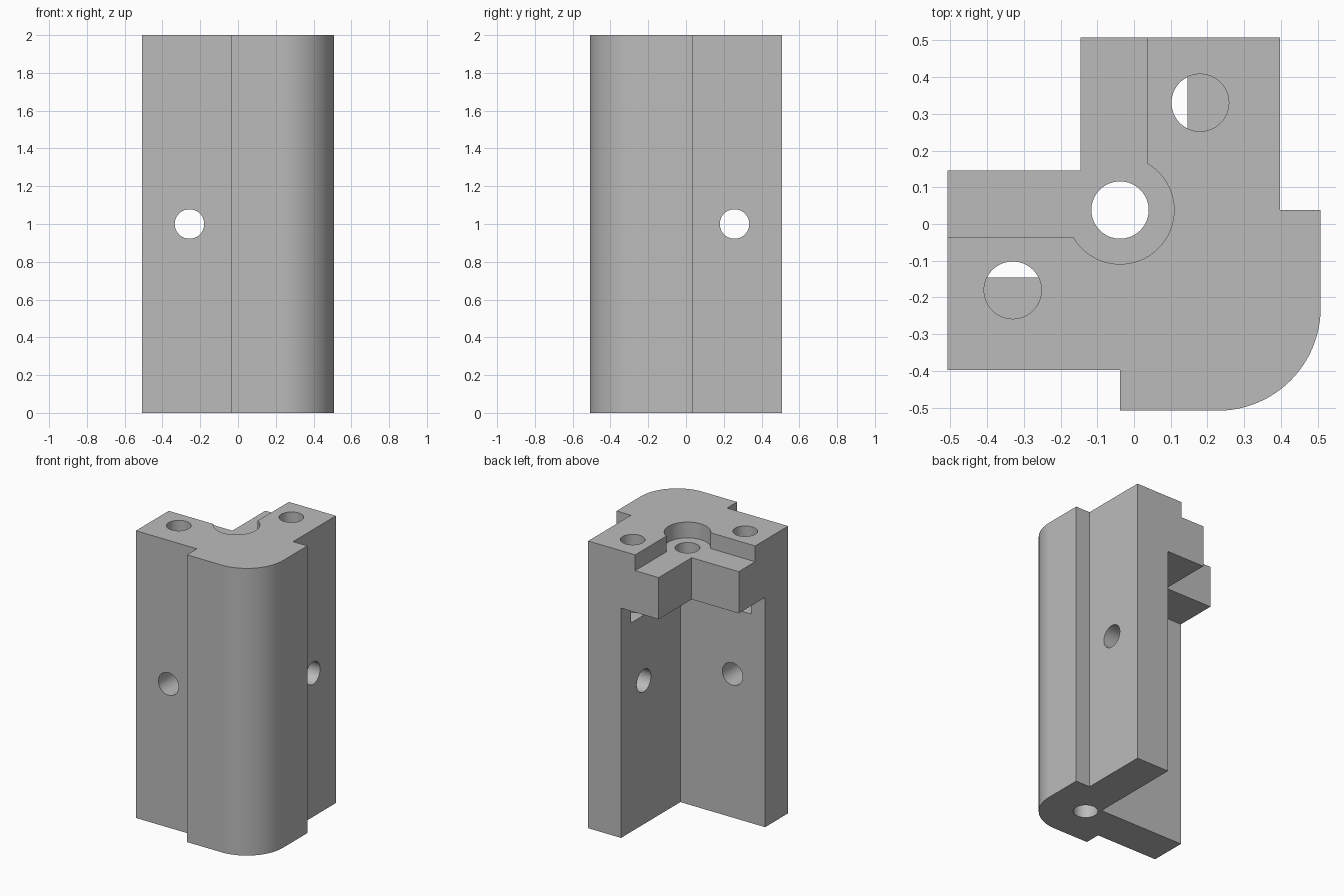
import bpy, bmesh, math
from mathutils import Matrix

if "Cube" in bpy.data.objects:
    bpy.data.objects.remove(bpy.data.objects["Cube"])

grey = bpy.data.materials.new("light_grey")
grey.diffuse_color = (0.5, 0.5, 0.5, 1)
grey.use_nodes = True
grey.node_tree.nodes["Principled BSDF"].inputs["Base Color"].default_value = grey.diffuse_color


def prism(name, outline, z0, z1):
    """Extrude a closed 2D outline from z0 to z1."""
    bm = bmesh.new()
    face = bm.faces.new([bm.verts.new((x, y, z0)) for x, y in outline])
    top = bmesh.ops.extrude_face_region(bm, geom=[face])
    verts = [v for v in top["geom"] if isinstance(v, bmesh.types.BMVert)]
    bmesh.ops.translate(bm, verts=verts, vec=(0, 0, z1 - z0))
    bmesh.ops.recalc_face_normals(bm, faces=bm.faces)
    mesh = bpy.data.meshes.new(name)
    bm.to_mesh(mesh)
    bm.free()
    obj = bpy.data.objects.new(name, mesh)
    bpy.context.collection.objects.link(obj)
    mesh.materials.append(grey)
    return obj


def arc(cx, cy, r, a0, a1, n):
    return [(cx + r * math.cos(math.radians(a0 + (a1 - a0) * i / n)),
             cy + r * math.sin(math.radians(a0 + (a1 - a0) * i / n)))
            for i in range(n + 1)]


def rect(x0, y0, x1, y1):
    return [(x0, y0), (x1, y0), (x1, y1), (x0, y1)]


def drill(x, y, z0, z1, r=0.078, n=64):
    return prism("drill_cutter", arc(x, y, r, 0, 360, n)[:-1], z0, z1)


# Bracket body: two arms and a rounded outer corner
E, R = 0.508, 0.28
half = [(-0.145, 0.145), (-0.145, E), (0.398, E), (0.398, 0.038), (E, 0.038)]
fillet = arc(E - R, R - E, R, 0, -90, 32)
mirrored = [(-y, -x) for x, y in reversed(half[1:])]
body = prism("corner_bracket", half + fillet + mirrored, 0, 2)

# Open interior below the cap, and the step sunk into the cap
cutters = [
    prism("interior_cutter", rect(-1, -0.145, 0.145, 1), -0.5, 1.6),
    prism("step_cutter", rect(-1, -0.036, 0.036, 1), 1.89, 2.5),
    drill(-0.038, 0.038, 1.89, 2.4, 0.147, 96),  # counterbore
    drill(-0.038, 0.038, 1.5, 2.3),              # centre hole through the cap
    drill(0.18, 0.33, 1.455, 2.3),               # blind holes from the top
    drill(-0.33, -0.18, 1.455, 2.3),
    drill(0.217, -0.217, -0.3, 0.545),           # blind hole from the bottom
]

# Cross holes through the arms
front_hole = drill(0, 0, -0.5, 0.5)
front_hole.data.transform(Matrix.Translation((-0.257, -0.3, 1)) @ Matrix.Rotation(math.pi / 2, 4, 'X'))
side_hole = drill(0, 0, -0.5, 0.5)
side_hole.data.transform(Matrix.Translation((0.3, 0.257, 1)) @ Matrix.Rotation(math.pi / 2, 4, 'Y'))
cutters += [front_hole, side_hole]

# Cut everything out of the body
bpy.context.view_layer.objects.active = body
body.select_set(True)
for cutter in cutters:
    cutter.hide_render = True
    mod = body.modifiers.new("cut", 'BOOLEAN')
    mod.operation = 'DIFFERENCE'
    mod.solver = 'EXACT'
    mod.object = cutter
    bpy.ops.object.modifier_apply(modifier=mod.name)
    bpy.data.objects.remove(cutter)

bpy.ops.object.shade_smooth_by_angle(angle=math.radians(30))
